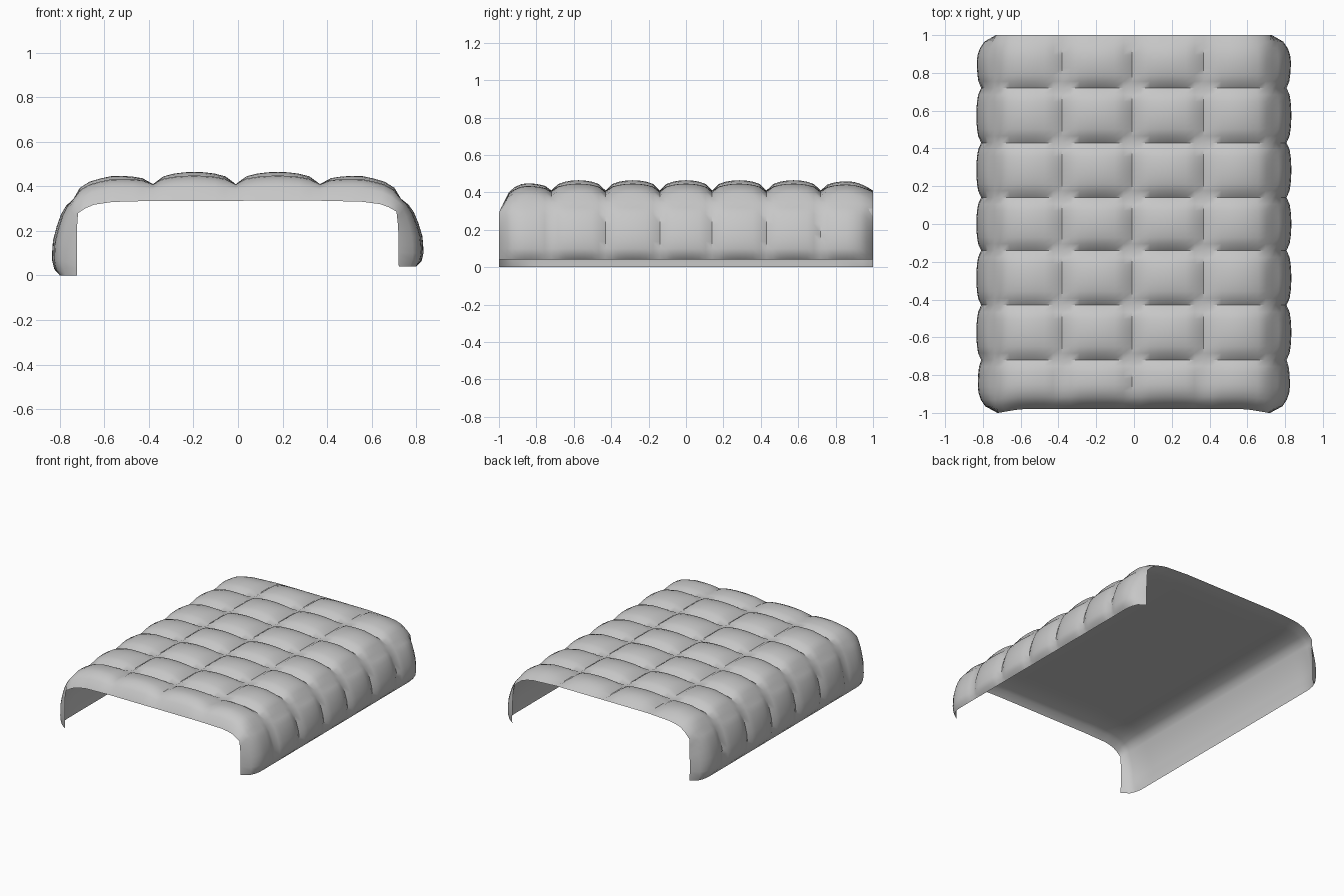
import bpy, bmesh, math
from mathutils import Vector

if "Cube" in bpy.data.objects:
    bpy.data.objects.remove(bpy.data.objects["Cube"], do_unlink=True)

# Half cross-sections: (panel coordinate, x, z), seams at whole numbers
SHEET = [(0, 0, .41), (1, .375, .41), (1.5, .56, .4), (1.8, .67, .38), (2, .735, .345),
         (2.3, .775, .25), (2.5, .80, .15), (2.8, .81, .05), (3, .80, 0)]
HEM = [(0, 0, .335), (1, .375, .335), (1.5, .56, .33), (1.8, .66, .315),
       (2, .715, .28), (2.3, .722, .2), (3, .722, 0)]
ROW_SEAMS = [-.98, -.72, -.43, -.14, .14, .43, .72, 1]
ROW_PUFF = [.7, 1, 1, 1, 1, 1, .9]
COLUMN_PUFF = [.055, .046, .03]
STEPS = 8
THICKNESS = .01


def clamp(t):
    return min(max(t, 0), 1)


def section(path, u):
    """Point on a mirrored cross-section at panel coordinate u (-3 to 3)."""
    a = abs(u)
    for (a0, x0, z0), (a1, x1, z1) in zip(path, path[1:]):
        if a <= a1:
            t = (a - a0) / (a1 - a0)
            break
    x, z = x0 + (x1 - x0) * t, z0 + (z1 - z0) * t
    if u > 0:                       # this side hangs slightly shorter
        z += .04 * (1 - min(z / .34, 1))
    return Vector((math.copysign(x, u) - .01 * (1 - a / 3), 0, z))


def pillow(t):
    return max(4 * t * (1 - t), 0) ** .55


def rounded(t, reach):
    """Rise from the hem to the full sheet."""
    return math.sqrt(1 - (1 - min(t / reach, 1)) ** 2)


def quilt_points(i, j):
    """Outer and lining points for a grid position."""
    u, v = i / STEPS - 3, j / STEPS
    row, col = min(int(v), 6), min(int(abs(u)), 2)
    tv = v - row
    y = ROW_SEAMS[row] + (ROW_SEAMS[row + 1] - ROW_SEAMS[row]) * tv

    tangent = section(SHEET, min(u + .12, 3)) - section(SHEET, max(u - .12, -3))
    normal = Vector((-tangent.z, 0, tangent.x)).normalized()
    base = section(SHEET, u)
    puff = COLUMN_PUFF[col] * ROW_PUFF[row] * pillow(abs(u) - col) * pillow(tv)
    outer = base + normal * puff
    lining = base - normal * THICKNESS * clamp(4 * min(3 - abs(u), v, 7 - v))

    # The front curls inward all round; at the back only the sides do
    hem = section(HEM, u)
    if row == 0:
        outer = hem.lerp(outer, rounded(tv, .5))
        lining = hem.lerp(lining, rounded(tv, .8))
        y -= .02 * clamp((abs(u) - 1.6) / .4) * (1 - tv)
    elif row == 6:
        hem = base.lerp(hem, .9 * clamp((abs(u) - 1.7) / .5))
        outer = hem.lerp(outer, rounded(1 - tv, .5))
        lining = hem.lerp(lining, rounded(1 - tv, .7))
    outer.y = lining.y = y
    return outer, lining


# Quilted cover: puffed outer sheet and a thin lining joined at the hem
bm = bmesh.new()
cols, rows = 6 * STEPS, 7 * STEPS
outer, lining = {}, {}
for i in range(cols + 1):
    for j in range(rows + 1):
        p, q = quilt_points(i, j)
        outer[i, j] = bm.verts.new(p)
        on_hem = i in (0, cols) or j in (0, rows)
        lining[i, j] = outer[i, j] if on_hem else bm.verts.new(q)
for i in range(cols):
    for j in range(rows):
        ring = [(i, j), (i + 1, j), (i + 1, j + 1), (i, j + 1)]
        bm.faces.new([outer[k] for k in ring])
        if len({lining[k] for k in ring} - {outer[k] for k in ring}):
            bm.faces.new([lining[k] for k in reversed(ring)])

mesh = bpy.data.meshes.new("quilted_cover")
bm.to_mesh(mesh)
bm.free()
cover = bpy.data.objects.new("quilted_cover", mesh)
bpy.context.collection.objects.link(cover)

# Plain grey cloth
cloth = bpy.data.materials.new("grey_cloth")
cloth.use_nodes = True
color = (.57, .57, .57, 1)
cloth.diffuse_color = color
cloth.node_tree.nodes["Principled BSDF"].inputs["Base Color"].default_value = color
mesh.materials.append(cloth)

bpy.ops.object.select_all(action="DESELECT")
cover.select_set(True)
bpy.context.view_layer.objects.active = cover
bpy.ops.object.shade_smooth_by_angle(angle=math.radians(50))
